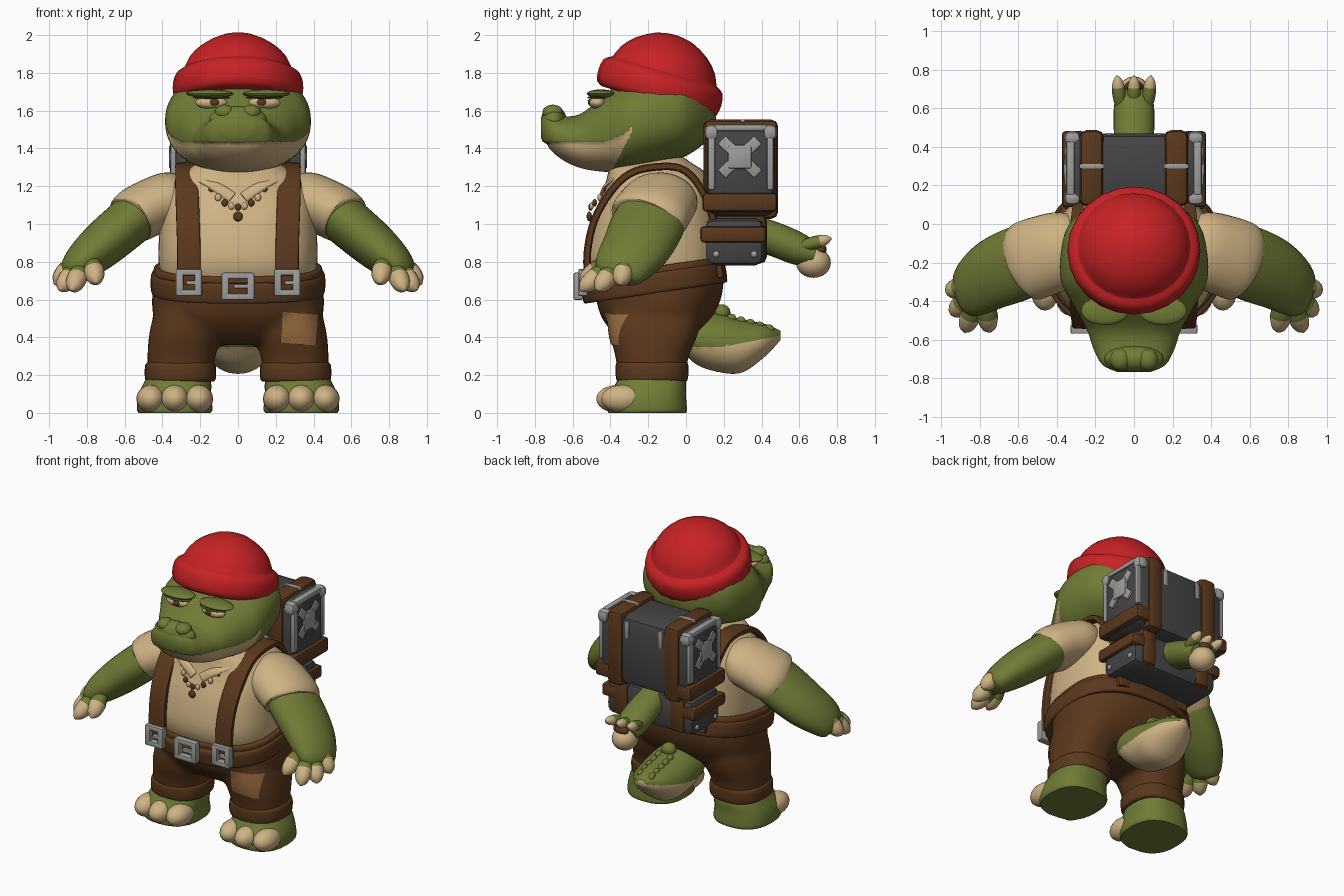
import bpy, bmesh, math
from mathutils import Vector, Matrix

cube = bpy.data.objects.get("Cube")
if cube:
    bpy.data.objects.remove(cube, do_unlink=True)


def material(name, *rgb):
    m = bpy.data.materials.new(name)
    m.use_nodes = True
    m.diffuse_color = (*rgb, 1)
    m.node_tree.nodes["Principled BSDF"].inputs["Base Color"].default_value = (*rgb, 1)
    return m


GREEN = material("scale green", .16, .2, .036)
CREAM = material("cream", .62, .45, .23)
BROWN = material("brown cloth", .105, .04, .012)
RED = material("red wool", .58, .016, .018)
DARK = material("dark grey", .06, .06, .063)
METAL = material("light grey metal", .34, .34, .33)
TAN = material("tan patch", .32, .15, .052)
SHADE = material("deep green", .06, .08, .016)
SIDES = (("left", 1), ("right", -1))
UP, FORWARD = Vector((0, 0, 1)), Vector((0, -1, 0))


def finish(name, bm, mats, rule=None, angle=45):
    """Turn a bmesh into a shaded object; rule picks the material per face centre."""
    bmesh.ops.recalc_face_normals(bm, faces=bm.faces[:])
    if rule:
        for f in bm.faces:
            f.material_index = int(rule(f.calc_center_median()))
    me = bpy.data.meshes.new(name)
    bm.to_mesh(me)
    bm.free()
    for m in mats:
        me.materials.append(m)
    ob = bpy.data.objects.new(name, me)
    bpy.context.collection.objects.link(ob)
    bpy.ops.object.select_all(action='DESELECT')
    ob.select_set(True)
    bpy.context.view_layer.objects.active = ob
    bpy.ops.object.shade_smooth_by_angle(angle=math.radians(angle))
    return ob


def spline(pts, sub):
    """Catmull-Rom interpolation of station tuples."""
    out = []
    P = [Vector(p) for p in pts]
    for i in range(len(P) - 1):
        a, b, c, d = P[max(i - 1, 0)], P[i], P[i + 1], P[min(i + 2, len(P) - 1)]
        for k in range(sub):
            t = k / sub
            out.append(b + (c - a) * (t / 2) + (2 * a - 5 * b + 4 * c - d) * (t * t / 2)
                       + (3 * b - 3 * c + d - a) * (t ** 3 / 2))
    return out + [P[-1]]


def tube(name, pts, *mats, n=28, p=2, sub=4, ref=(1, 0, 0), axis=None, rule=None, edit=None, angle=45):
    """Loft of (x, y, z, half width, half depth) stations; axis keeps the sections parallel."""
    st = spline(pts, sub)
    bm = bmesh.new()
    rings = []
    for i, s in enumerate(st):
        c = Vector(s[:3])
        t = axis or (Vector(st[min(i + 1, len(st) - 1)][:3]) - Vector(st[max(i - 1, 0)][:3])).normalized()
        u = (Vector(ref) - t * t.dot(Vector(ref))).normalized()
        v = t.cross(u)
        ring = []
        for k in range(n):
            a = math.tau * k / n
            ca, sa = (math.copysign(abs(w) ** (2 / p), w) for w in (math.cos(a), math.sin(a)))
            ring.append(bm.verts.new(c + u * ca * max(s[3], .002) + v * sa * max(s[4], .002)))
        rings.append(ring)
    for r0, r1 in zip(rings, rings[1:]):
        for k in range(n):
            bm.faces.new((r0[k], r0[(k + 1) % n], r1[(k + 1) % n], r1[k]))
    bm.faces.new(rings[0])
    bm.faces.new(rings[-1])
    if edit:
        for v in bm.verts:
            edit(v.co)
    return finish(name, bm, mats, rule, angle)


def ball(name, loc, size, mat):
    bm = bmesh.new()
    place = Matrix.Translation(loc) @ Matrix.Diagonal((*size, 1))
    bmesh.ops.create_uvsphere(bm, u_segments=20, v_segments=12, radius=1, matrix=place)
    return finish(name, bm, [mat])


def box(name, loc, size, mat, bevel=.02, turn=0):
    """Bevelled box of full size, turned about x."""
    bm = bmesh.new()
    bmesh.ops.create_cube(bm, size=1, matrix=Matrix.Diagonal((*size, 1)))
    bmesh.ops.bevel(bm, geom=bm.edges[:], offset=bevel, segments=2, affect='EDGES', profile=.5)
    bm.transform(Matrix.Translation(loc) @ Matrix.Rotation(turn, 4, 'X'))
    return finish(name, bm, [mat], angle=35)


def digit(name, a, b, r, split=.45):
    """Finger with a green base and a cream claw."""
    a, b = Vector(a), Vector(b)
    st = [(*a.lerp(b, t), r * k, r * k) for t, k in ((0, .8), (.4, 1), (.8, .75), (1, .15))]
    tube(name, st, GREEN, CREAM, n=12, ref=(0, .3, 1),
         rule=lambda c: (c - a).dot(b - a) > split * (b - a).length_squared)


# Head: loft along y with an undercut cream jaw
def mouth(y):
    return 1.435 + max(0, y + .46) ** 2 * 2.6


def jaw_back(z):
    return -.39 + (z - 1.28) * .48


def in_jaw(c):
    return c.z < mouth(c.y) - .0005 and c.y < jaw_back(c.z) - .0005


def tuck(co):
    """Snap points to the jaw outline, then draw the jaw in under the lip."""
    if abs(co.z - mouth(co.y)) < .006 and co.y < -.25:
        co.z = mouth(co.y)
    elif in_jaw(co):
        if abs(co.y - jaw_back(co.z)) < .008:
            co.y = jaw_back(co.z)
        else:
            co.x *= .98
            co.y = -.3 + (co.y + .3) * .965


tube("head", [(0, .16, 1.58, .03, .03), (0, .12, 1.58, .19, .13), (0, 0, 1.58, .335, .22),
              (0, -.15, 1.56, .38, .25), (0, -.3, 1.525, .378, .25), (0, -.42, 1.485, .315, .21),
              (0, -.55, 1.44, .245, .148), (0, -.65, 1.45, .21, .12),
              (0, -.73, 1.49, .165, .1), (0, -.768, 1.505, .09, .05)],
     GREEN, CREAM, n=128, sub=9, p=2.25, axis=FORWARD, rule=in_jaw, edit=tuck, angle=60)
ball("nose", (0, -.7, 1.55), (.155, .068, .075), GREEN)
for side, s in SIDES:
    ball(side + "_nostril", (.07 * s, -.705, 1.59), (.055, .055, .042), GREEN)
    ball(side + "_eye", (.14 * s, -.468, 1.642), (.085, .045, .034), CREAM)
    ball(side + "_pupil", (.125 * s, -.508, 1.645), (.024, .012, .018), BROWN)
    ball(side + "_brow", (.15 * s, -.45, 1.69), (.125, .075, .022), GREEN)
    ball(side + "_eyelid_crease", (.14 * s, -.47, 1.67), (.1, .053, .009), SHADE)

# Knitted hat: tilted loft with a rolled brim
lean = Vector((0, .28, .96))
hat = [(.3, -.02), (.335, 0), (.346, .06), (.335, .12), (.3, .145), (.29, .155),
       (.262, .215), (.2, .28), (.1, .335), (.01, .35)]
tube("hat", [(*(Vector((0, -.155, 1.665)) + lean * h), r, r * .98) for r, h in hat],
     RED, n=24, sub=2, angle=60)

# Shirt and trousers
tube("shirt", [(0, -.16, .66, .4, .32), (0, -.17, .8, .42, .365), (0, -.16, 1, .415, .345),
               (0, -.145, 1.15, .4, .3), (0, -.15, 1.26, .32, .265), (0, -.19, 1.33, .2, .21),
               (0, -.2, 1.4, .12, .12)], CREAM, p=2.6, n=40, axis=UP)
pants = [tube("trousers", [(0, -.16, .36, .1, .12), (0, -.16, .4, .32, .2), (0, -.155, .5, .44, .29),
                           (0, -.145, .62, .455, .335), (0, -.15, .74, .44, .35)],
              BROWN, p=2.4, n=40, axis=UP)]
for side, s in SIDES:
    pants.append(tube(side + "_leg", [(.305 * s, -.18, .19, .17, .18), (.3 * s, -.18, .3, .18, .195),
                                      (.275 * s, -.17, .42, .195, .235), (.25 * s, -.16, .55, .19, .25)],
                      BROWN, p=2.4, axis=UP))
    tube(side + "_cuff", [(.305 * s, -.18, .165, .17, .175), (.305 * s, -.18, .18, .187, .19),
                          (.305 * s, -.18, .25, .187, .193), (.305 * s, -.18, .27, .17, .18)],
         BROWN, p=2.5, axis=UP)
bpy.ops.object.select_all(action='DESELECT')
for ob in pants:
    ob.select_set(True)
bpy.context.view_layer.objects.active = pants[0]
bpy.ops.object.join()
remesh = pants[0].modifiers.new("blend", 'REMESH')
remesh.mode, remesh.voxel_size, remesh.use_smooth_shade = 'VOXEL', .018, True
soften = pants[0].modifiers.new("soften", 'SMOOTH')
soften.iterations = 10

# Knee patch projected on the trousers
bm = bmesh.new()
bmesh.ops.create_grid(bm, x_segments=12, y_segments=10, size=.5,
                      matrix=Matrix.Translation((.325, -.8, .445)) @ Matrix.Rotation(math.pi / 2, 4, 'X')
                      @ Matrix.Rotation(-.08, 4, 'Z') @ Matrix.Diagonal((.19, .165, 1, 1)))
patch = finish("knee_patch", bm, [TAN])
wrap = patch.modifiers.new("wrap", 'SHRINKWRAP')
wrap.target, wrap.wrap_method, wrap.offset = pants[0], 'PROJECT', .008
wrap.use_project_y, wrap.use_positive_direction = True, True

# Belt, buckles and braces
tilt = Vector((0, -.15, 1)).normalized()
tube("waistband", [(0, -.15, .67, .44, .36), (0, -.165, .76, .447, .365), (0, -.167, .775, .42, .34)],
     BROWN, p=2.6, n=40, axis=tilt)
tube("belt", [(0, -.16, .635, .44, .37), (0, -.162, .645, .46, .385), (0, -.175, .73, .46, .385),
              (0, -.177, .74, .44, .365)], BROWN, p=2.6, n=40, axis=tilt)
for name, x, y, z, w in (("middle", 0, -.57, .67, .17), ("left", .26, -.545, .69, .135),
                         ("right", -.26, -.545, .69, .135)):
    for k in (-1, 1):
        box(name + "_buckle_post", (x + k * (w / 2 - .018), y, z), (.04, .05, .14), METAL, .008)
        box(name + "_buckle_rail", (x, y, z + k * .055), (w, .05, .034), METAL, .008)
    box(name + "_buckle_prong", (x + .02, y - .01, z), (w * .5, .03, .022), METAL, .006)
for side, s in SIDES:
    tube(side + "_brace", [(x * s, y, z, .062, .02) for x, y, z in (
        (.26, -.52, .68), (.26, -.522, .85), (.265, -.485, 1.02), (.27, -.4, 1.17), (.27, -.3, 1.265),
        (.27, -.18, 1.3), (.27, -.03, 1.295), (.26, .07, 1.2), (.24, .15, 1), (.22, .18, .72))],
        BROWN, p=5, n=20, angle=35)
    tube(side + "_collar", [(x * s, y, z, .03, .012) for x, y, z in (
        (.2, -.37, 1.24), (.12, -.425, 1.2), (.03, -.45, 1.14))], CREAM, n=12)

# Necklace
for i in range(-4, 5):
    t = i / 4
    ball("bead", (.14 * t, -.505 + .085 * t * t, 1.09 + .09 * t * t), (.017, .012, .02),
         CREAM if i % 2 else BROWN)
ball("pendant", (0, -.512, 1.04), (.025, .014, .026), BROWN)

# Sleeves, arms and hands
for side, s in SIDES:
    tube(side + "_sleeve", [(.27 * s, -.12, 1.16, .13, .1), (.35 * s, -.13, 1.135, .195, .145),
                            (.47 * s, -.165, 1.085, .21, .15), (.555 * s, -.195, 1.04, .21, .145),
                            (.575 * s, -.205, 1.025, .19, .125)], CREAM, ref=(0, 1, 0))
    tube(side + "_arm", [(.48 * s, -.16, 1.09, .18, .13), (.6 * s, -.205, .99, .195, .13),
                         (.73 * s, -.26, .88, .185, .122), (.825 * s, -.325, .795, .16, .1),
                         (.875 * s, -.37, .74, .125, .07), (.895 * s, -.385, .715, .05, .03)],
         GREEN, ref=(0, 1, 0))
    for a, b, r in (((.77, -.42, .79), (.75, -.56, .69), .055), ((.83, -.42, .76), (.88, -.56, .65), .055),
                    ((.86, -.38, .76), (.945, -.47, .65), .055), ((.87, -.32, .79), (.97, -.35, .68), .055)):
        digit(side + "_finger", (a[0] * s, *a[1:]), (b[0] * s, *b[1:]), r)

    # Feet and toes
    tube(side + "_foot", [(.335 * s, -.205, 0, .19, .205), (.335 * s, -.205, .02, .2, .21),
                          (.335 * s, -.205, .09, .193, .205), (.32 * s, -.185, .16, .178, .185),
                          (.31 * s, -.18, .22, .155, .165)], GREEN, p=2.5, axis=UP)
    for x, y in ((.208, -.345), (.335, -.36), (.462, -.335)):
        ball(side + "_toe", (x * s, y, .074), (.076, .115, .074), CREAM)


# Tail with back ridges
def tail_seam(y):
    return .35 + .2 * max(0, y - .2)


def snap_seam(co):
    if abs(co.z - tail_seam(co.y)) < .011:
        co.z = tail_seam(co.y)


tube("tail", [(0, -.06, .46, .15, .09), (0, .05, .4, .17, .14), (0, .18, .37, .175, .155),
              (0, .3, .355, .165, .14), (0, .42, .385, .12, .085), (0, .5, .41, .03, .025)],
     GREEN, CREAM, n=48, sub=8, axis=FORWARD, rule=lambda c: c.z < tail_seam(c.y), edit=snap_seam)
ball("tail_hump", (0, .19, .53), (.05, .045, .045), GREEN)
for i in range(5):
    for s in (-1, 1):
        ball("tail_ridge", (.045 * s, .24 + .05 * i, .495 - .014 * i), (.022, .028, .03), GREEN)

# Backpack: case, lower roll and straps
box("case", (0, .29, 1.285), (.7, .36, .48), DARK, .05)
box("lower_case", (0, .255, .905), (.68, .32, .25), DARK, .05)
for side, s in SIDES:
    box(side + "_case_strap", (.22 * s, .29, 1.29), (.125, .395, .525), BROWN, .035)
    box(side + "_lower_strap", (.22 * s, .255, .92), (.125, .345, .26), BROWN, .035)
    box(side + "_case_end_band", (.315 * s, .285, 1.115), (.12, .395, .1), BROWN, .02)
    box(side + "_lower_end_band", (.305 * s, .25, .945), (.12, .35, .085), BROWN, .02)
    box(side + "_clasp", (.22 * s, .3, 1.546), (.13, .025, .016), METAL, .005)
    # Metal end trim, corner caps and cross emblem
    for y in (.135, .445):
        box(side + "_corner", (.32 * s, y, 1.485), (.085, .075, .085), METAL, .03)
        box(side + "_edge", (.342 * s, y, 1.32), (.03, .035, .28), METAL, .01)
    box(side + "_top_edge", (.33 * s, .29, 1.51), (.045, .28, .035), METAL, .012)
    box(side + "_emblem_centre", (.353 * s, .285, 1.355), (.026, .125, .125), METAL, .01)
    for turn in (.75, -.75):
        box(side + "_emblem_bar", (.351 * s, .285, 1.355), (.018, .265, .06), METAL, .006, turn)
    for y in (.16, .36):
        ball(side + "_rivet", (.335 * s, y, .84), (.015, .018, .018), METAL)
    box(side + "_latch", (.13 * s, .467, 1.44), (.03, .012, .12), METAL, .004)

# Clawed limb sticking out of the pack
tube("pack_limb", [(0, .36, .955, .1, .09), (0, .48, .915, .105, .09), (0, .6, .865, .105, .085),
                   (0, .68, .835, .09, .06)], GREEN)
ball("limb_pad", (0, .675, .795), (.085, .092, .08), CREAM)
ball("limb_hollow", (0, .715, .865), (.05, .03, .03), BROWN)
for x in (-.08, 0, .08):
    digit("limb_claw", (x * .9, .62, .885), (x * 1.1, .77, .925), .035, .62)
